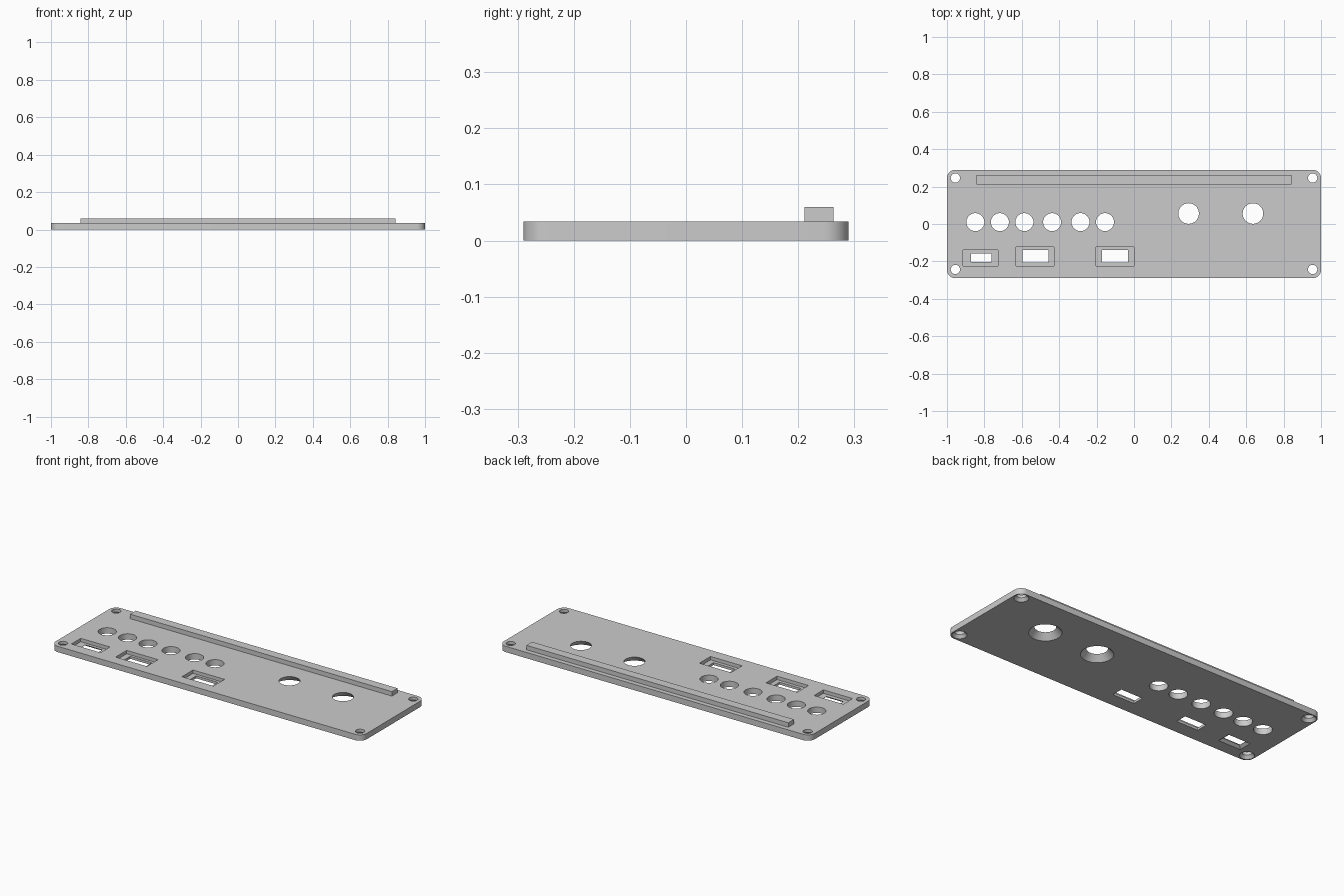
import bpy, bmesh, math

if "Cube" in bpy.data.objects:
    bpy.data.objects.remove(bpy.data.objects["Cube"])

T = 0.034      # plate thickness
E = 0.01       # cutter overshoot

grey = bpy.data.materials.new("mid_grey")
grey.diffuse_color = (0.6, 0.6, 0.6, 1)
grey.use_nodes = True
grey.node_tree.nodes["Principled BSDF"].inputs["Base Color"].default_value = grey.diffuse_color


def rect(x0, x1, y0, y1, grow=0):
    return [(x0 - grow, y0 - grow), (x1 + grow, y0 - grow),
            (x1 + grow, y1 + grow), (x0 - grow, y1 + grow)]


def circle(x, y, r, n=48):
    return [(x + r * math.cos(2 * math.pi * i / n),
             y + r * math.sin(2 * math.pi * i / n)) for i in range(n)]


def rounded(hx, hy, r, n=10):
    pts = []
    for k, (sx, sy) in enumerate([(1, 1), (-1, 1), (-1, -1), (1, -1)]):
        for i in range(n + 1):
            a = math.pi / 2 * (k + i / n)
            pts.append((sx * (hx - r) + r * math.cos(a),
                        sy * (hy - r) + r * math.sin(a)))
    return pts


def loft(name, sections):
    """Closed solid through (z, outline) sections, bottom to top."""
    bm = bmesh.new()
    rings = [[bm.verts.new((x, y, z)) for x, y in pts] for z, pts in sections]
    bm.faces.new(rings[0][::-1])
    bm.faces.new(rings[-1])
    n = len(rings[0])
    for a, b in zip(rings, rings[1:]):
        for i in range(n):
            j = (i + 1) % n
            bm.faces.new((a[i], a[j], b[j], b[i]))
    me = bpy.data.meshes.new(name)
    bm.to_mesh(me)
    bm.free()
    me.materials.append(grey)
    ob = bpy.data.objects.new(name, me)
    bpy.context.collection.objects.link(ob)
    return ob


def cut(target, name, sections):
    tool = loft(name, sections)
    tool.hide_render = True
    mod = target.modifiers.new(name, 'BOOLEAN')
    mod.operation = 'DIFFERENCE'
    mod.solver = 'EXACT'
    mod.object = tool
    bpy.context.view_layer.objects.active = target
    bpy.ops.object.modifier_apply(modifier=name)
    bpy.data.objects.remove(tool)


# Panel plate with rounded corners
plate = loft("panel_plate", [(0, rounded(1, 0.29, 0.045)),
                             (T, rounded(1, 0.29, 0.045))])

# Row of straight round holes
for x in (-0.848, -0.717, -0.586, -0.438, -0.286, -0.155):
    cut(plate, "jack_hole", [(-E, circle(x, 0.01, 0.048)),
                             (T + E, circle(x, 0.01, 0.048))])

# Large holes flaring towards the underside
for x in (0.292, 0.636):
    s = 0.03 / T
    cut(plate, "flared_hole", [(-E, circle(x, 0.056, 0.085 + s * E)),
                               (T, circle(x, 0.056, 0.055)),
                               (T + E, circle(x, 0.056, 0.055))])

# Countersunk screw holes in the corners
for x in (-0.955, 0.955):
    for y in (-0.243, 0.246):
        cut(plate, "screw_hole", [(-E, circle(x, y, 0.047, 32)),
                                  (0.017, circle(x, y, 0.025, 32)),
                                  (T + E, circle(x, y, 0.025, 32))])

# Port windows, each in a shallow rectangular pocket
ports = [((-0.914, -0.726, -0.225, -0.139), (-0.872, -0.763, -0.202, -0.157), 0.03),
         ((-0.63, -0.428, -0.225, -0.123), (-0.596, -0.457, -0.206, -0.139), 0),
         ((-0.203, 0.0, -0.225, -0.123), (-0.172, -0.033, -0.206, -0.139), 0)]
for pocket, window, flare in ports:
    cut(plate, "port_pocket", [(0.014, rect(*pocket)), (T + E, rect(*pocket))])
    cut(plate, "port_window", [(-E, rect(*window, grow=flare)),
                               (0.013, rect(*window)),
                               (T + E, rect(*window))])

# Long rib along the rear edge
rib = loft("rear_rib", [(T - 0.001, rect(-0.842, 0.842, 0.211, 0.263)),
                        (0.06, rect(-0.842, 0.842, 0.211, 0.263))])

# Smooth curved walls, keep hard edges
bpy.ops.object.select_all(action='DESELECT')
for ob in (plate, rib):
    ob.select_set(True)
bpy.context.view_layer.objects.active = plate
bpy.ops.object.shade_smooth_by_angle(angle=math.radians(30))
